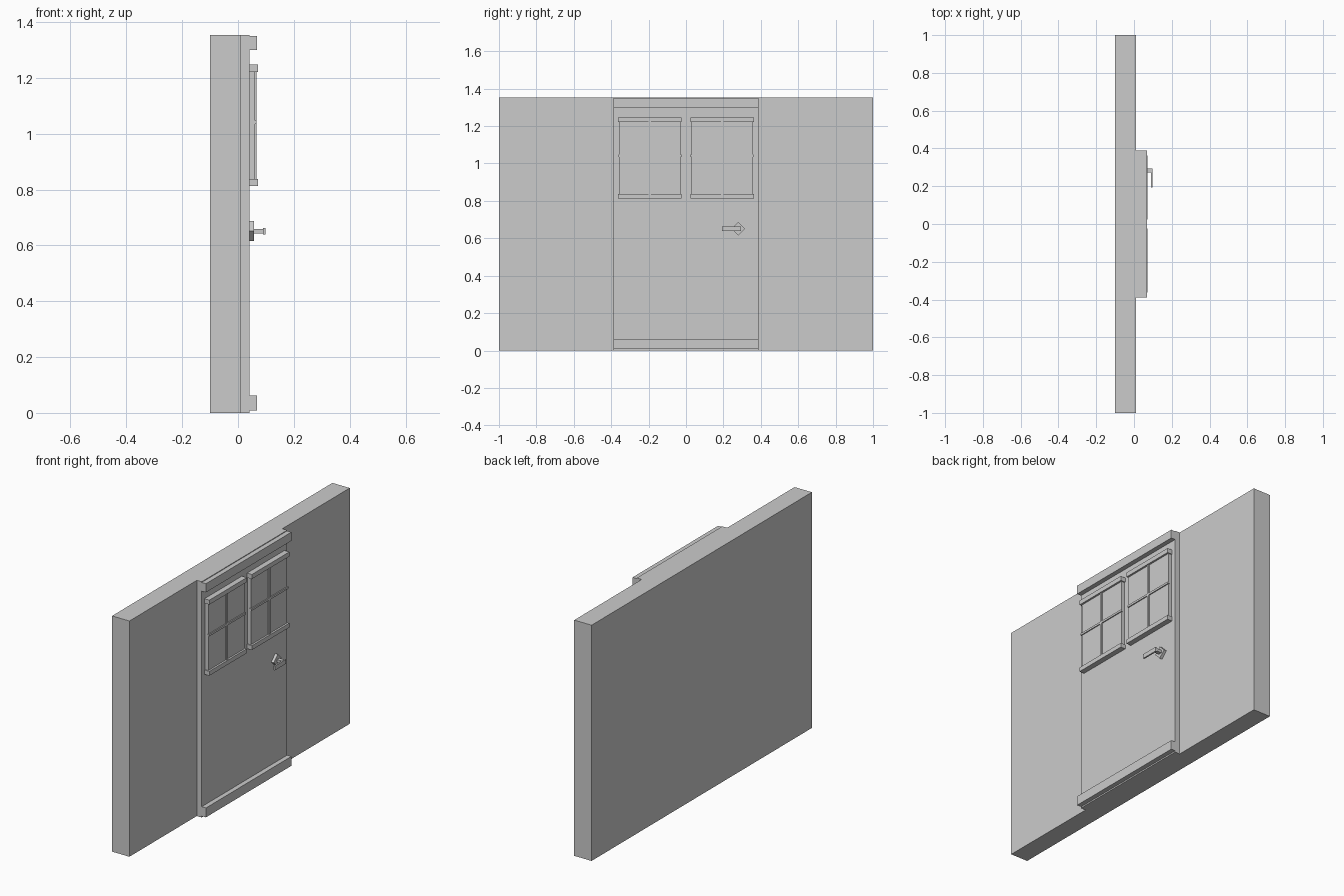
import bpy, bmesh
from math import radians
from mathutils import Matrix

if "Cube" in bpy.data.objects:
    bpy.data.objects.remove(bpy.data.objects["Cube"])


def box(name, x, y, z, turn=0):
    """Box from (min, max) ranges, optionally turned about its own x axis."""
    spans = (x, y, z)
    size = [b - a for a, b in spans]
    mid = [(a + b) / 2 for a, b in spans]
    bm = bmesh.new()
    bmesh.ops.create_cube(bm, size=1, matrix=(
        Matrix.Translation(mid) @ Matrix.Rotation(radians(turn), 4, 'X')
        @ Matrix.Diagonal((*size, 1))))
    mesh = bpy.data.meshes.new(name)
    bm.to_mesh(mesh)
    bm.free()
    obj = bpy.data.objects.new(name, mesh)
    bpy.context.collection.objects.link(obj)
    return obj


HEIGHT = 1.354
DOOR_FACE = 0.041

# wall and door slab
box("wall", (-0.1, 0.01), (-1, 1), (0, HEIGHT))
box("door", (0.01, DOOR_FACE), (-0.388, 0.388), (0, HEIGHT))

# door rails at top and bottom
for name, z in (("top_trim", (1.30, 1.35)), ("bottom_trim", (0.008, 0.062))):
    box(name, (DOOR_FACE, 0.068), (-0.388, 0.388), z)

# two windows with panes, rails and glazing bars
for name, c in (("left_window", -0.193), ("right_window", 0.193)):
    box(name + "_pane", (DOOR_FACE, 0.061), (c - 0.164, c + 0.164), (0.838, 1.221))
    box(name + "_head", (DOOR_FACE, 0.072), (c - 0.17, c + 0.17), (1.221, 1.247))
    box(name + "_sill", (DOOR_FACE, 0.072), (c - 0.17, c + 0.17), (0.813, 0.838))
    box(name + "_upright_bar", (0.061, 0.067), (c - 0.007, c + 0.007), (0.838, 1.221))
    box(name + "_cross_bar", (0.055, 0.067), (c - 0.168, c + 0.168), (1.035, 1.047))

# diamond backplate, spindle and lever
box("handle_plate", (DOOR_FACE, 0.057), (0.254, 0.305), (0.626, 0.677), turn=45)
box("handle_spindle", (0.057, 0.09), (0.272, 0.294), (0.643, 0.659))
box("handle_lever", (0.09, 0.099), (0.193, 0.295), (0.638, 0.663))
